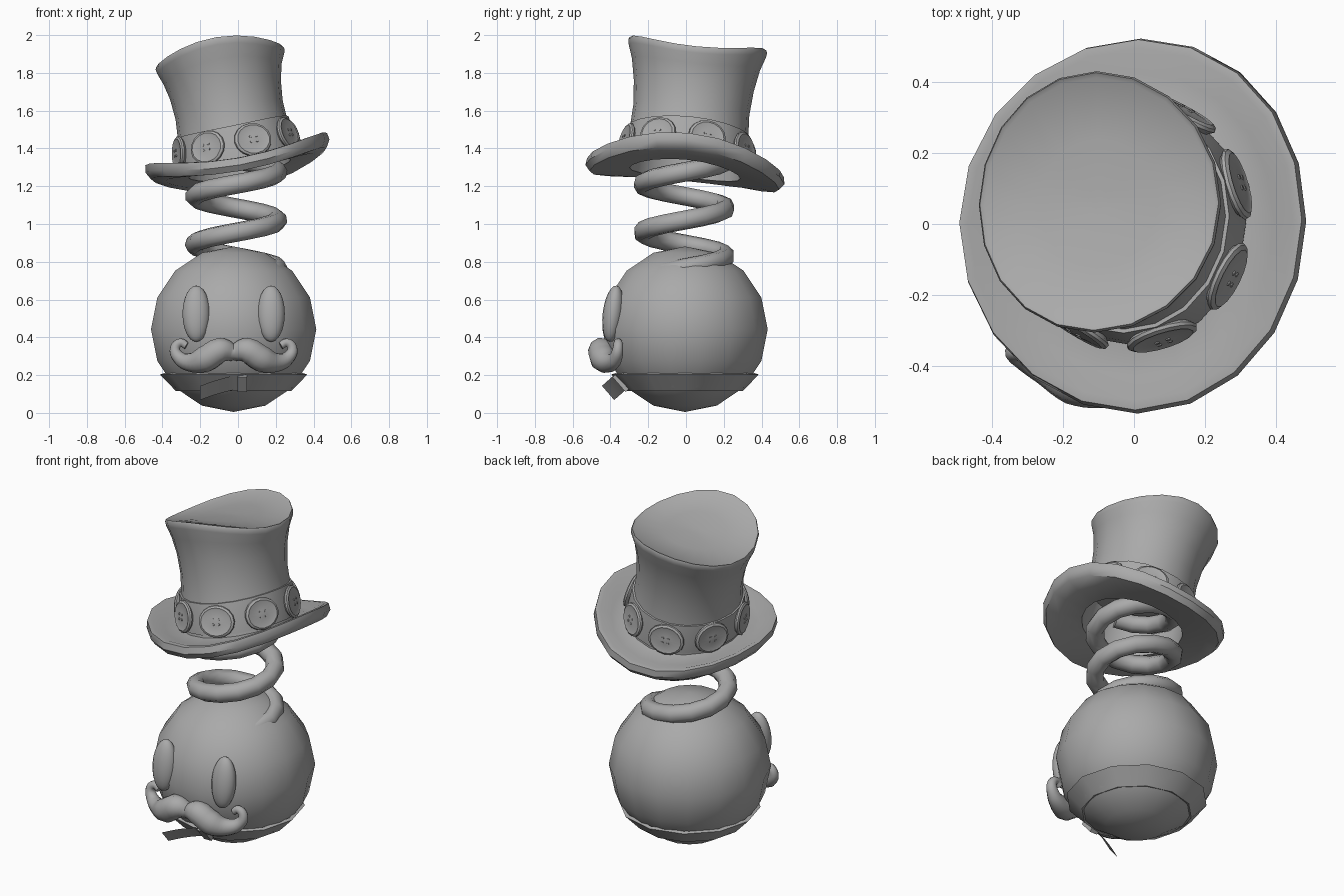
import bpy, bmesh, math
from math import pi, sin, cos, tau
from mathutils import Vector, Matrix

cube = bpy.data.objects.get("Cube")
if cube:
    bpy.data.objects.remove(cube)

grey = bpy.data.materials.new("plain_grey")
grey.use_nodes = True
grey.diffuse_color = (0.4, 0.4, 0.4, 1)
grey.node_tree.nodes["Principled BSDF"].inputs["Base Color"].default_value = (0.4, 0.4, 0.4, 1)


def finish(obj, angle):
    """Assign the colour and shade smooth with sharp creases kept."""
    obj.data.materials.clear()
    obj.data.materials.append(grey)
    bpy.ops.object.select_all(action='DESELECT')
    obj.select_set(True)
    bpy.context.view_layer.objects.active = obj
    bpy.ops.object.shade_smooth_by_angle(angle=math.radians(angle))
    return obj


def add_mesh(name, bm, matrix=None, angle=40):
    bmesh.ops.recalc_face_normals(bm, faces=bm.faces)
    mesh = bpy.data.meshes.new(name)
    bm.to_mesh(mesh)
    bm.free()
    obj = bpy.data.objects.new(name, mesh)
    bpy.context.collection.objects.link(obj)
    if matrix:
        obj.matrix_world = matrix
    return finish(obj, angle)


def lathe(rings, sides, stretch=1.0, closed=False):
    """Revolve (radius, height, saddle, tilt) rings; the last two are optional."""
    bm = bmesh.new()
    loops = []
    for ring in rings:
        r, h, s, t = (tuple(ring) + (0, 0))[:4]
        loops.append([bm.verts.new((r * cos(a), r * stretch * sin(a), h + s * cos(2 * a) + t * cos(a)))
                      for a in (tau * i / sides for i in range(sides))])
    pairs = list(zip(loops, loops[1:]))
    if closed:
        pairs.append((loops[-1], loops[0]))
    else:
        bm.faces.new(loops[0])
        bm.faces.new(loops[-1])
    for a, b in pairs:
        for i in range(sides):
            j = (i + 1) % sides
            bm.faces.new((a[i], a[j], b[j], b[i]))
    return bm


def tube(name, points, radii, depth, resolution=2, smooth=False):
    """Round tube along a path with a radius per point."""
    curve = bpy.data.curves.new(name, 'CURVE')
    curve.dimensions = '3D'
    curve.bevel_depth = depth
    curve.bevel_resolution = resolution
    curve.use_fill_caps = True
    curve.resolution_u = 4
    spline = curve.splines.new('BEZIER' if smooth else 'POLY')
    pts = spline.bezier_points if smooth else spline.points
    pts.add(len(points) - 1)
    for p, co, r in zip(pts, points, radii):
        p.radius = r
        if smooth:
            p.co = co
            p.handle_left_type = p.handle_right_type = 'AUTO'
        else:
            p.co = (*co, 1)
    obj = bpy.data.objects.new(name, curve)
    bpy.context.collection.objects.link(obj)
    bpy.ops.object.select_all(action='DESELECT')
    obj.select_set(True)
    bpy.context.view_layer.objects.active = obj
    bpy.ops.object.convert(target='MESH')
    return finish(bpy.context.view_layer.objects.active, 60)


def ball(name, segments, rings, matrix):
    bm = bmesh.new()
    bmesh.ops.create_uvsphere(bm, u_segments=segments, v_segments=rings, radius=1)
    return add_mesh(name, bm, matrix, 60)


# Head
MID = -0.023
ball("head", 16, 8, Matrix.Translation((MID, -0.005, 0.443)) @ Matrix.Rotation(pi / 16, 4, 'Z')
     @ Matrix.Diagonal((0.446, 0.446, 0.438, 1)))

# Eyes
for side, name in ((-1, "right_eye"), (1, "left_eye")):
    ball(name, 16, 12, Matrix.Translation((MID + side * 0.198, -0.386, 0.525))
         @ Matrix.Rotation(math.radians(-7), 4, 'X') @ Matrix.Diagonal((0.073, 0.055, 0.15, 1)))

# Moustache: one half path, mirrored: (x, y, z, radius)
half = [(0.07, -0.448, 0.33, 0.07), (0.15, -0.435, 0.285, 0.072), (0.23, -0.4, 0.268, 0.05),
        (0.295, -0.37, 0.298, 0.034), (0.31, -0.36, 0.345, 0.027), (0.28, -0.36, 0.372, 0.023),
        (0.25, -0.365, 0.355, 0.02)]
path = [(-x, y, z, r) for x, y, z, r in reversed(half)] + [(0, -0.44, 0.322, 0.046)] + half
tube("moustache", [(MID + x, y, z) for x, y, z, r in path], [r / 0.05 for *_, r in path], 0.05, 3, True)

# Collar band and its loose strap end
add_mesh("collar", lathe([(0.305, 0.115), (0.39, 0.203), (0.37, 0.21), (0.29, 0.12)], 12, closed=True),
         Matrix.Translation((MID, -0.005, 0)), 30)

bm = bmesh.new()
across = Vector((0, 0.065, -0.075))
rows = []
for i in range(7):
    f = i / 6
    top = Vector((0.04 - 0.24 * f, -0.375 - 0.07 * f ** 1.5, 0.205 - 0.062 * f ** 1.5))
    rows.append([bm.verts.new(top), bm.verts.new(top + across)])
for a, b in zip(rows, rows[1:]):
    bm.faces.new((a[0], a[1], b[1], b[0]))
bmesh.ops.solidify(bm, geom=bm.faces[:], thickness=0.01)
add_mesh("strap_end", bm, angle=30)

bm = bmesh.new()
bmesh.ops.create_cube(bm, size=1)
add_mesh("strap_loop", bm, Matrix.Translation((0.022, -0.345, 0.158))
         @ Matrix.Rotation(math.radians(41), 4, 'X') @ Matrix.Diagonal((0.05, 0.025, 0.105, 1)), 30)

# Spring from inside the head up into the hat
STEPS = 14
coil = []
for i in range(-2, int(STEPS * 2.75) + 1):
    a = tau * i / STEPS
    coil.append((-0.01 + 0.22 * cos(a), -0.01 + 0.22 * sin(a), 0.765 + 0.255 * i / STEPS))
tube("spring", coil, [1] * len(coil), 0.052)

# Hat, leaning right and back
axis = Vector((-0.18, 0.1, 1))
HAT = Matrix.Translation((0.004, 0, 1.32)) @ Vector((0, 0, 1)).rotation_difference(axis).to_matrix().to_4x4()
OVAL = 1.07
profile = [
    (0.03, 0.17), (0.26, 0.17), (0.275, -0.04, 0.012),                    # hollow underside
    (0.40, -0.05, 0.028), (0.472, -0.045, 0.045), (0.495, -0.01, 0.05),   # brim below and edge
    (0.489, 0.028, 0.05), (0.465, 0.028, 0.046), (0.40, -0.005, 0.028), (0.315, -0.005, 0.012),
    (0.307, 0.08, 0.012), (0.294, 0.18, 0.01), (0.288, 0.29), (0.298, 0.41, -0.01),
    (0.318, 0.51, -0.025), (0.341, 0.575, -0.033, -0.005), (0.345, 0.6, -0.035, -0.005),  # crown
    (0.34, 0.612, -0.035, -0.005), (0.328, 0.604, -0.033, -0.005),                        # rim
    (0.17, 0.6, -0.01), (0.03, 0.598)]                                                    # lid
add_mesh("top_hat", lathe(profile, 20, OVAL), HAT, 45)

# Hat band
add_mesh("hat_band", lathe([(0.32, 0.01, 0.012), (0.317, 0.08, 0.012), (0.304, 0.183, 0.01, 0.008),
                            (0.285, 0.183, 0.01, 0.008), (0.29, 0.01, 0.012)], 20, OVAL, True), HAT, 40)

# Wide, thin buttons around the band, each with a raised rim and four stitch studs
for k in range(8):
    a = math.radians(17 + 45 * k)
    bm = lathe([(0.075, -0.02), (0.091, -0.004), (0.089, 0.005), (0.078, 0.012), (0.071, 0.009), (0.02, 0.016)], 16)
    for dx in (-1, 1):
        for dy in (-1, 1):
            bmesh.ops.create_cone(bm, cap_ends=True, segments=6, radius1=0.007, radius2=0.006, depth=0.006,
                                  matrix=Matrix.Translation((dx * 0.014, dy * 0.014, 0.016)))
    facing = Vector((cos(a), sin(a) / OVAL, 0.13)).to_track_quat('Z', 'Y').to_matrix().to_4x4()
    spot = Matrix.Translation((0.32 * cos(a), 0.32 * OVAL * sin(a), 0.09 + 0.012 * cos(2 * a)))
    add_mesh("button_%d" % (k + 1), bm, HAT @ spot @ facing @ Matrix.Diagonal((1.14, 1, 1, 1)), 35)
